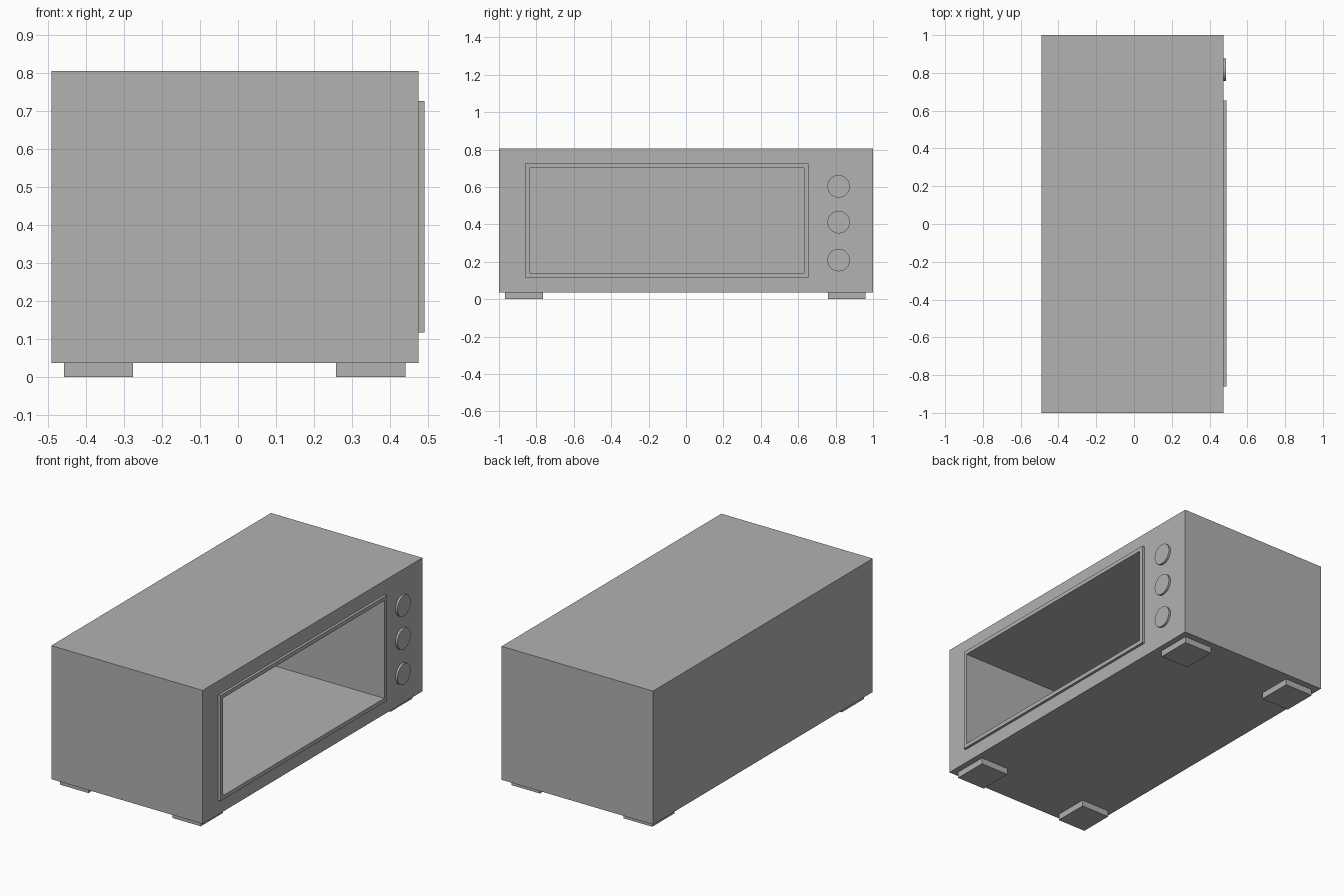
import bpy
from mathutils import Vector

default = bpy.data.objects.get("Cube")
if default:
    bpy.data.objects.remove(default, do_unlink=True)

grey = bpy.data.materials.new("light_grey")
grey.use_nodes = True
grey.diffuse_color = (0.445, 0.445, 0.445, 1)
grey.node_tree.nodes["Principled BSDF"].inputs["Base Color"].default_value = grey.diffuse_color


def box(name, low, high):
    """Box between two opposite corners."""
    low, high = Vector(low), Vector(high)
    bpy.ops.mesh.primitive_cube_add(size=1, location=(low + high) / 2)
    obj = bpy.context.object
    obj.name = name
    obj.scale = high - low
    bpy.ops.object.transform_apply(location=False, rotation=False, scale=True)
    obj.data.materials.append(grey)
    return obj


def cut(obj, cutter):
    """Subtract the cutter and bake the result."""
    mod = obj.modifiers.new("opening", "BOOLEAN")
    mod.operation = "DIFFERENCE"
    mod.solver = "EXACT"
    mod.object = cutter
    bpy.ops.object.select_all(action="DESELECT")
    bpy.context.view_layer.objects.active = obj
    obj.select_set(True)
    bpy.ops.object.modifier_apply(modifier=mod.name)


BACK, FACE, FRONT = -0.49, 0.475, 0.49
BOTTOM, TOP = 0.036, 0.805

# Oven body and raised door frame, both opened by the same cavity
body = box("oven_body", (BACK, -1, BOTTOM), (FACE, 1, TOP))
frame = box("door_frame", (FACE, -0.86, 0.117), (FRONT, 0.655, 0.725))
cavity = box("cavity_cutter", (BACK + 0.1, -0.837, 0.14), (0.6, 0.632, 0.702))
cavity.hide_render = True
cut(body, cavity)
cut(frame, cavity)
bpy.data.objects.remove(cavity, do_unlink=True)

# Control knobs beside the door
for label, z in (("lower", 0.209), ("middle", 0.412), ("upper", 0.603)):
    bpy.ops.mesh.primitive_cylinder_add(
        vertices=48, radius=0.06, depth=0.012,
        location=(FACE + 0.006, 0.816, z), rotation=(0, 1.5708, 0))
    knob = bpy.context.object
    knob.name = label + "_knob"
    knob.data.materials.append(grey)
    bpy.ops.object.shade_smooth_by_angle()

# Square feet
for depth, x in (("back", -0.458), ("front", 0.258)):
    for side, y in (("right", -0.967), ("left", 0.759)):
        box(f"{depth}_{side}_foot", (x, y, 0), (x + 0.182, y + 0.202, BOTTOM))
